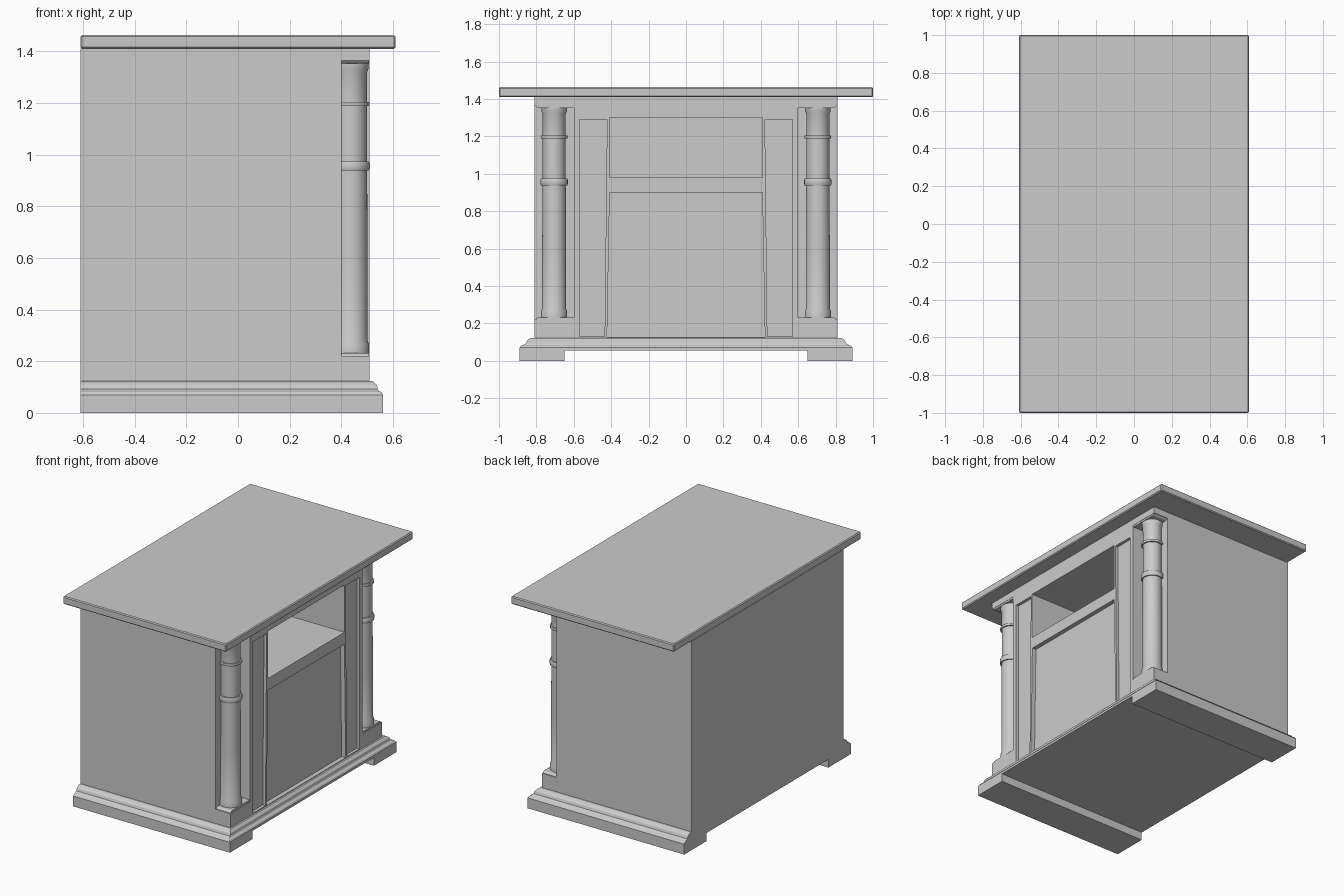
import bpy, bmesh, math

if "Cube" in bpy.data.objects:
    bpy.data.objects.remove(bpy.data.objects["Cube"])


def make_object(name, bm):
    bmesh.ops.recalc_face_normals(bm, faces=bm.faces)
    mesh = bpy.data.meshes.new(name)
    bm.to_mesh(mesh)
    bm.free()
    ob = bpy.data.objects.new(name, mesh)
    bpy.context.collection.objects.link(ob)
    return ob


def loft(name, rings):
    """Closed solid skinned through rings of equal point count."""
    bm = bmesh.new()
    loops = [[bm.verts.new(p) for p in ring] for ring in rings]
    n = len(loops[0])
    for a, b in zip(loops, loops[1:]):
        for i in range(n):
            j = (i + 1) % n
            bm.faces.new((a[i], a[j], b[j], b[i]))
    bm.faces.new(loops[0][::-1])
    bm.faces.new(loops[-1])
    return make_object(name, bm)


def prism(name, x0, x1, yz):
    """Extrude a y-z outline along x."""
    return loft(name, [[(x, y, z) for y, z in yz] for x in (x0, x1)])


def box(name, x0, x1, y0, y1, z0, z1):
    return prism(name, x0, x1, [(y0, z0), (y1, z0), (y1, z1), (y0, z1)])


def bevel(ob, width, segments):
    m = ob.modifiers.new("bevel", 'BEVEL')
    m.width, m.segments = width, segments


def activate(ob):
    bpy.ops.object.select_all(action='DESELECT')
    ob.select_set(True)
    bpy.context.view_layer.objects.active = ob


def cut(ob, cutter):
    m = ob.modifiers.new("cut", 'BOOLEAN')
    m.operation, m.solver, m.object = 'DIFFERENCE', 'EXACT', cutter
    activate(ob)
    bpy.ops.object.modifier_apply(modifier=m.name)
    bpy.data.objects.remove(cutter)


BACK, FRONT = -0.61, 0.51

# table top
top = box("table_top", BACK, 0.61, -1, 1, 1.41, 1.463)
bevel(top, 0.006, 1)

# stepped base moulding, flush at the back
steps = [(0.055, 0.562, 0.89), (0.07, 0.562, 0.89), (0.08, 0.555, 0.882),
         (0.085, 0.545, 0.87), (0.092, 0.541, 0.856), (0.108, 0.538, 0.85),
         (0.116, 0.53, 0.84), (0.123, 0.522, 0.826), (0.123, 0.50, 0.80)]
loft("base_moulding", [[(BACK, -y, z), (x, -y, z), (x, y, z), (BACK, y, z)]
                       for z, x, y in steps])

# cabinet body with open shelf and recessed door
body = box("cabinet_body", BACK, FRONT, -0.81, 0.81, 0.10, 1.412)
cut(body, box("shelf_cutter", -0.56, 0.6, -0.41, 0.41, 0.98, 1.30))
cut(body, prism("door_cutter", 0.48, 0.6,
                [(-0.422, 0.127), (0.422, 0.127), (0.408, 0.90), (-0.408, 0.90)]))

for side, s in (("left", -1), ("right", 1)):
    # corner niche and recessed side panel
    ys = sorted((s * 0.60, s * 0.9))
    cut(body, box("niche_cutter", 0.40, 0.6, *ys, 0.22, 1.365))
    cut(body, prism("panel_cutter", 0.49, 0.6,
                    [(s * 0.57, 0.13), (s * 0.435, 0.13),
                     (s * 0.422, 1.29), (s * 0.57, 1.29)]))

    # foot rail under the base
    ys = sorted((s * 0.65, s * 0.89))
    box(side + "_foot", BACK, 0.562, *ys, 0, 0.056)

    # rounded plates above and below the column
    for part, z0, z1, edge in (("lower", 0.215, 0.232, 1), ("upper", 1.353, 1.37, 0)):
        za, zb = (z0, z1) if edge else (z1, z0)
        r = zb - za
        arc = [(0.805 - 0.02 * (1 - math.cos(t)), za + r * math.sin(t))
               for t in (i * math.pi / 10 for i in range(6))]
        prism(f"{side}_{part}_plate", 0.39, 0.508,
              [(s * 0.595, za)] + [(s * y, z) for y, z in arc[:]] + [(s * 0.595, zb)])

    # turned column with collars and rings
    profile = [(0.228, 0.07), (0.265, 0.07), (0.28, 0.064), (0.6, 0.064),
               (0.938, 0.062), (0.938, 0.07), (0.946, 0.073), (0.966, 0.073),
               (0.974, 0.07), (0.974, 0.061), (1.188, 0.061), (1.188, 0.07),
               (1.196, 0.072), (1.204, 0.07), (1.204, 0.061), (1.32, 0.062),
               (1.335, 0.068), (1.357, 0.068)]
    angles = [i * math.tau / 32 for i in range(32)]
    column = loft(side + "_column",
                  [[(0.438 + r * math.cos(a), s * 0.705 + r * math.sin(a), z)
                    for a in angles] for z, r in profile])
    activate(column)
    bpy.ops.object.shade_smooth_by_angle(angle=math.radians(35))
